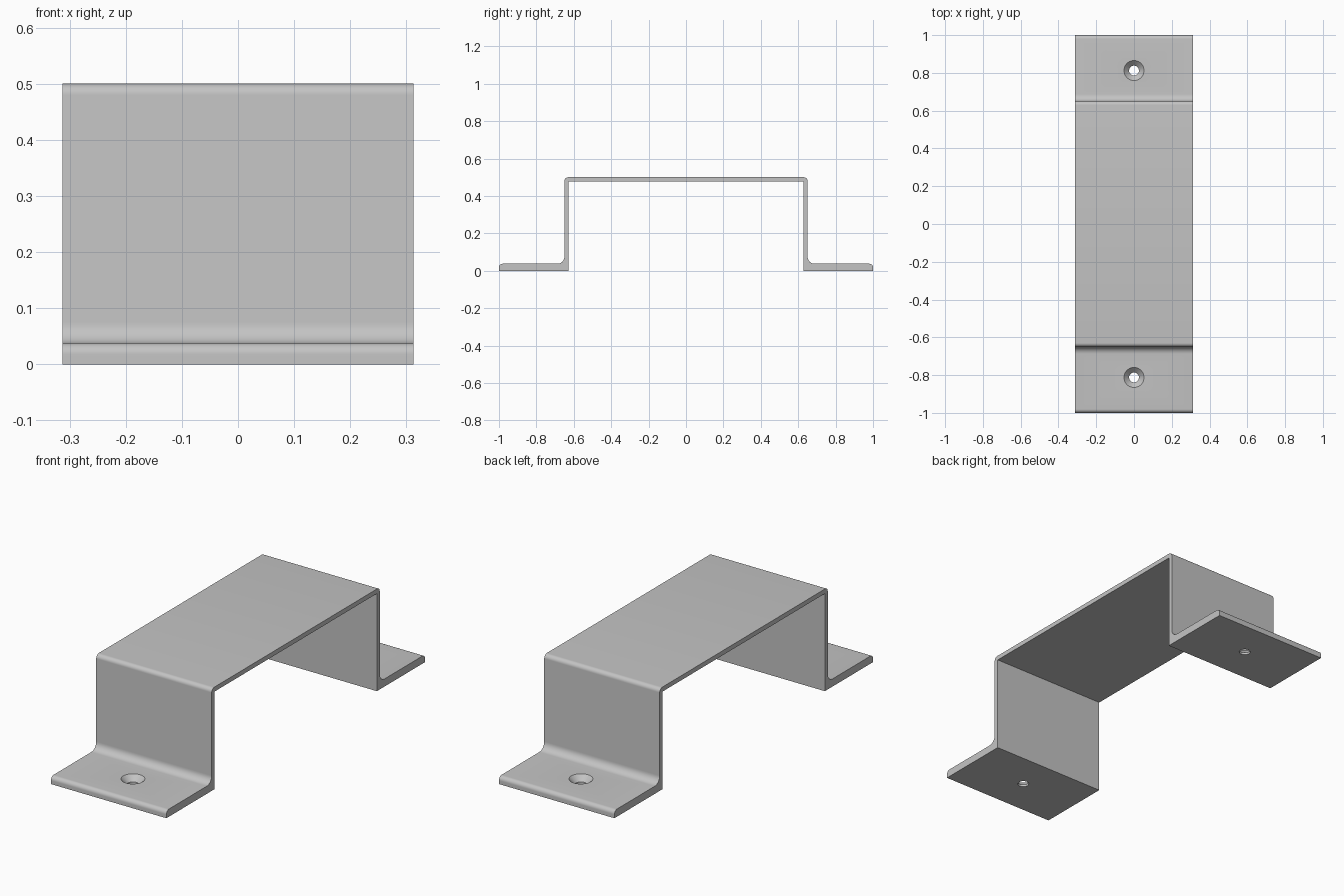
import bpy, bmesh
from math import sin, cos, radians, pi

if "Cube" in bpy.data.objects:
    bpy.data.objects.remove(bpy.data.objects["Cube"])

HALF_X = 0.3125          # half of the strap width
FOOT, TOP = 0.0375, 0.5  # foot thickness, overall height
OUT, IN = 0.65, 0.6275   # outer and inner wall faces
SHEET = 0.0225           # roof thickness
HOLE_Y = 0.8125

steel = bpy.data.materials.new("light grey steel")
steel.use_nodes = True
grey = (0.55, 0.55, 0.55, 1)
steel.diffuse_color = grey
steel.node_tree.nodes["Principled BSDF"].inputs["Base Color"].default_value = grey


def arc(cy, cz, r, start, end, steps=8):
    angles = [radians(start + (end - start) * i / steps) for i in range(steps + 1)]
    return [(cy + r * cos(a), cz + r * sin(a)) for a in angles]


# Half profile, from the roof underside round to the top
R = 0.02
half = [(IN, TOP - SHEET), (IN, 0), (1, 0)]
half += arc(1 - R, FOOT - R, R, 0, 90)
half += arc(OUT + FOOT, FOOT * 2, FOOT, 270, 180)
half += arc(OUT - R, TOP - R, R, 0, 90)
profile = half + [(-y, z) for y, z in reversed(half)]

# Extrude the mirrored profile across the width
bm = bmesh.new()
face = bm.faces.new([bm.verts.new((-HALF_X, y, z)) for y, z in profile])
ext = bmesh.ops.extrude_face_region(bm, geom=[face])
verts = [g for g in ext["geom"] if isinstance(g, bmesh.types.BMVert)]
bmesh.ops.translate(bm, verts=verts, vec=(HALF_X * 2, 0, 0))
bmesh.ops.recalc_face_normals(bm, faces=bm.faces)
mesh = bpy.data.meshes.new("bracket")
bm.to_mesh(mesh)
bm.free()
mesh.materials.append(steel)
bracket = bpy.data.objects.new("bracket", mesh)
bpy.context.collection.objects.link(bracket)


def countersink_cutter(y, sides=48):
    """Turned solid: straight bore below, flared seat above."""
    rings = [(0.026, -0.05), (0.026, 0.0105), (0.053, FOOT), (0.053, 0.1)]
    b = bmesh.new()
    loops = [[b.verts.new((r * cos(2 * pi * i / sides), y + r * sin(2 * pi * i / sides), z))
              for i in range(sides)] for r, z in rings]
    for low, high in zip(loops, loops[1:]):
        for i in range(sides):
            j = (i + 1) % sides
            b.faces.new((low[i], low[j], high[j], high[i]))
    b.faces.new(loops[0][::-1])
    b.faces.new(loops[-1])
    m = bpy.data.meshes.new("hole_cutter")
    b.to_mesh(m)
    b.free()
    m.materials.append(steel)
    cutter = bpy.data.objects.new("hole_cutter", m)
    cutter.hide_render = True
    bpy.context.collection.objects.link(cutter)
    return cutter


# Countersunk screw holes
bpy.ops.object.select_all(action="DESELECT")
bpy.context.view_layer.objects.active = bracket
bracket.select_set(True)
for y in (-HOLE_Y, HOLE_Y):
    cutter = countersink_cutter(y)
    mod = bracket.modifiers.new("screw_hole", "BOOLEAN")
    mod.operation = "DIFFERENCE"
    mod.solver = "EXACT"
    mod.object = cutter
    bpy.ops.object.modifier_apply(modifier=mod.name)
    bpy.data.objects.remove(cutter)

bpy.ops.object.shade_smooth_by_angle(angle=radians(30))
